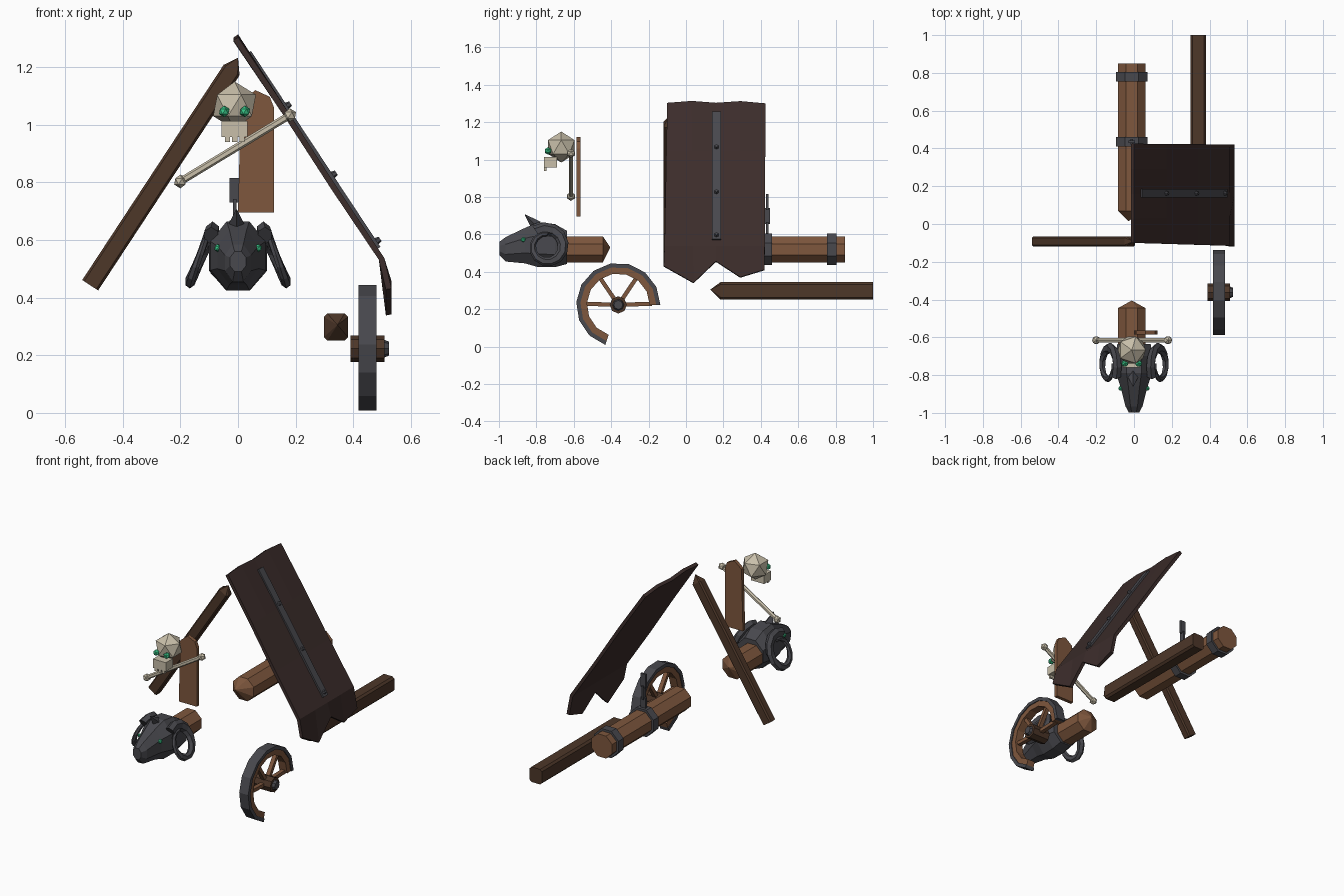
import bpy, bmesh
from math import sin, cos, pi, radians
from mathutils import Vector as V, Matrix

if "Cube" in bpy.data.objects:
    bpy.data.objects.remove(bpy.data.objects["Cube"])


def material(name, c):
    m = bpy.data.materials.new(name)
    m.diffuse_color = (*c, 1)
    m.use_nodes = True
    m.node_tree.nodes["Principled BSDF"].inputs["Base Color"].default_value = m.diffuse_color
    return m


WOOD = material("wood", (0.21, 0.095, 0.047))
DARK = material("dark_wood", (0.075, 0.038, 0.022))
HIDE = material("hide", (0.045, 0.026, 0.024))
IRON = material("iron", (0.065, 0.065, 0.075))
BONE = material("bone", (0.58, 0.52, 0.40))
GLOW = material("green_glow", (0.04, 0.55, 0.24))


def finish(name, bm, mat):
    bmesh.ops.recalc_face_normals(bm, faces=bm.faces)
    me = bpy.data.meshes.new(name)
    bm.to_mesh(me)
    bm.free()
    me.materials.append(mat)
    ob = bpy.data.objects.new(name, me)
    bpy.context.collection.objects.link(ob)
    return ob


def loft(name, rings, mat, tip0=None, tip1=None):
    """Skin a list of point rings; ends are flat caps or points."""
    bm = bmesh.new()
    vs = [[bm.verts.new(p) for p in r] for r in rings]
    n = len(vs[0])
    for a, b in zip(vs, vs[1:]):
        for i in range(n):
            bm.faces.new((a[i], a[(i + 1) % n], b[(i + 1) % n], b[i]))
    for ring, tip in ((vs[0], tip0), (vs[-1], tip1)):
        if tip is None:
            bm.faces.new(ring)
        else:
            t = bm.verts.new(tip)
            for i in range(n):
                bm.faces.new((ring[i], ring[(i + 1) % n], t))
    return finish(name, bm, mat)


def ngon(y, cx, cz, hw, hz, n=8):
    k = 1 / cos(pi / n)
    return [V((cx + hw * k * cos((i + .5) * 2 * pi / n), y, cz + hz * k * sin((i + .5) * 2 * pi / n))) for i in range(n)]


def beam(name, a, b, side, w, h, mat, ch=0.0, tip0=None, tip1=None):
    """Rectangular bar from a to b, w along side, h across, chamfer ch."""
    a, b, u = V(a), V(b), V(side).normalized()
    v = (b - a).normalized().cross(u)
    x, y = w / 2, h / 2
    if ch:
        sec = [(x, y - ch), (x - ch, y), (ch - x, y), (-x, y - ch), (-x, ch - y), (ch - x, -y), (x - ch, -y), (x, ch - y)]
    else:
        sec = [(x, y), (-x, y), (-x, -y), (x, -y)]
    return loft(name, [[p + u * s + v * t for s, t in sec] for p in (a, b)], mat, tip0, tip1)


def box(name, c, size, mat):
    c, s = V(c), V(size)
    d = V((0, 0, s.z / 2))
    return beam(name, c - d, c + d, (1, 0, 0), s.x, s.y, mat)


def ball(name, c, r, mat, sub=1):
    bm = bmesh.new()
    bmesh.ops.create_icosphere(bm, subdivisions=sub, radius=r, matrix=Matrix.Translation(c))
    return finish(name, bm, mat)


def rod(name, a, b, r0, r1, n, mat):
    a, b = V(a), V(b)
    bm = bmesh.new()
    rot = (b - a).to_track_quat('Z', 'Y').to_matrix().to_4x4()
    bmesh.ops.create_cone(bm, cap_ends=True, segments=n, radius1=r0, radius2=r1, depth=(b - a).length,
                          matrix=Matrix.Translation((a + b) / 2) @ rot)
    return finish(name, bm, mat)


# Broken ram log, its iron bands and hanging chain
LX, LZ = -0.012, 0.52
loft("ram_log_rear", [ngon(y, LX, LZ, .072, .07) for y in (.07, .85)], WOOD, tip0=(-.03, .015, .53))
for i, y in enumerate((.435, .78)):
    loft(f"log_band_{i}", [ngon(y + d, LX, LZ, .084, .084) for d in (-.025, .025)], IRON)
for i in range(3):
    flat = i % 2
    box(f"chain_link_{i}", (LX, .435, .625 + i * .074), (.012 if flat else .036, .03 if flat else .012, .085), IRON)
loft("ram_log_front", [ngon(y, LX, LZ, .072, .07) for y in (-.66, -.445)], WOOD, tip1=(-.012, -.405, .53))

# Iron ram head
HEAD = [(-.998, .525, .028, .035), (-.965, .52, .045, .065), (-.86, .54, .072, .095),
        (-.79, .545, .095, .12), (-.70, .54, .1, .115), (-.635, .53, .088, .088)]
loft("ram_head", [ngon(y, 0, z, w, h) for y, z, w, h in HEAD], IRON)
rod("head_crest", (-.005, -.80, .645), (-.005, -.86, .705), .032, .002, 4, IRON)
for s, side in ((1, "right"), (-1, "left")):
    ball(f"ram_eye_{side}", (s * .07, -.87, .572), .014, GLOW)
    # Curled tapering horn
    rings = []
    for k in range(15):
        t = k / 14
        a = radians(125 - 400 * t)
        R, r = .098 - .03 * t, .036 - .024 * t
        z = .535 + R * sin(a)
        p = V((.142 - (z - .5) * .42 + .012 * t, -.745 + R * cos(a), z))
        rad = V((0, cos(a), sin(a)))
        ring = [p + rad * r * cos(j * pi / 3) + V((.75 * r * sin(j * pi / 3), 0, 0)) for j in range(6)]
        rings.append([V((s * q.x, q.y, q.z)) for q in ring])
    loft(f"horn_{side}", rings, IRON)

# Skull trophy on a plank with a crossing bone
PLANK = [(0, .695), (.125, .695), (.125, 1.06), (.11, 1.097), (.06, 1.12), (.01, 1.08)]
loft("trophy_plank", [[V((x, y, z)) for x, z in PLANK] for y in (-.585, -.563)], WOOD)
ball("skull", (-.012, -.667, 1.067), .083, BONE)
box("skull_jaw", (-.012, -.725, .985), (.09, .07, .055), BONE)
for i in range(3):
    box(f"tooth_{i}", (-.036 + i * .025, -.752, .957), (.018, .014, .034), BONE)
for s in (-1, 1):
    ball(f"skull_eye_{s}", (-.012 + s * .036, -.738, 1.046), .02, GLOW)
A, B = (-.2, -.615, .803), (.18, -.615, 1.033)
rod("crossing_bone", A, B, .013, .013, 6, BONE)
for i, p in enumerate((A, B)):
    ball(f"bone_knob_{i}", p, .024, BONE)

# Frame beams
beam("leaning_beam", (-.513, -.092, .443), (-.022, -.092, 1.19), (0, 1, 0), .054, .066, DARK, .008,
     tip1=(.0, -.092, 1.232))
beam("fallen_beam", (.34, .185, .298), (.34, 1, .298), (1, 0, 0), .084, .094, DARK, .012, tip0=(.345, .13, .305))

# Torn roof panel with a drooping ragged edge
bm = bmesh.new()
cols = [(-.10, 1.298, -.12, .43), (.03, 1.308, .04, .34), (.16, 1.298, .16, .455), (.29, 1.307, .29, .37), (.425, 1.295, .42, .41)]
grid = []
for y0, zt, y1, zb in cols:
    prof = [(-.008, zt), (.165, 1.04), (.33, .785), (.498, .535), (.523, zb)]
    grid.append([bm.verts.new((x, y0 + (y1 - y0) * i / 4, z)) for i, (x, z) in enumerate(prof)])
for c, d in zip(grid, grid[1:]):
    for i in range(4):
        bm.faces.new((c[i], d[i], d[i + 1], c[i + 1]))
panel = finish("roof_panel", bm, HIDE)
sol = panel.modifiers.new("thickness", 'SOLIDIFY')
sol.thickness, sol.offset = .02, 0

# Iron strip and studs on the panel
N = V((.835, 0, .55))


def on_panel(z, off):
    return V((-.008 + (1.3 - z) * .661, .163, z)) + N * off


beam("panel_strip", on_panel(1.245, .014), on_panel(.565, .014), (0, 1, 0), .046, .012, IRON)
for i, z in enumerate((1.055, .815, .585)):
    rod(f"strip_stud_{i}", on_panel(z, .015), on_panel(z, .034), .014, .009, 6, IRON)

# Broken wheel
WX, WY, WZ = .45, -.362, .223


def arc(name, r0, r1, hx, mat):
    rings = []
    for k in range(11):
        a = radians(25.2 * k)
        rings.append([V((WX + sx * hx, WY + r * cos(a), WZ + r * sin(a)))
                      for sx, r in ((-1, r0), (1, r0), (1, r1), (-1, r1))])
    loft(name, rings, mat)


arc("wheel_tire", .203, .225, .031, IRON)
arc("wheel_rim", .168, .206, .026, WOOD)
for i, deg in enumerate((2, 56, 124, 178)):
    d = V((0, cos(radians(deg)), sin(radians(deg))))
    c = V((WX, WY, WZ))
    beam(f"spoke_{i}", c + d * .03, c + d * .18, (1, 0, 0), .026, .022, WOOD)
rod("wheel_hub", (.39, WY, WZ), (.508, WY, WZ), .046, .046, 8, DARK)
rod("hub_cap", (.505, WY, WZ), (.524, WY, WZ), .032, .024, 8, IRON)
